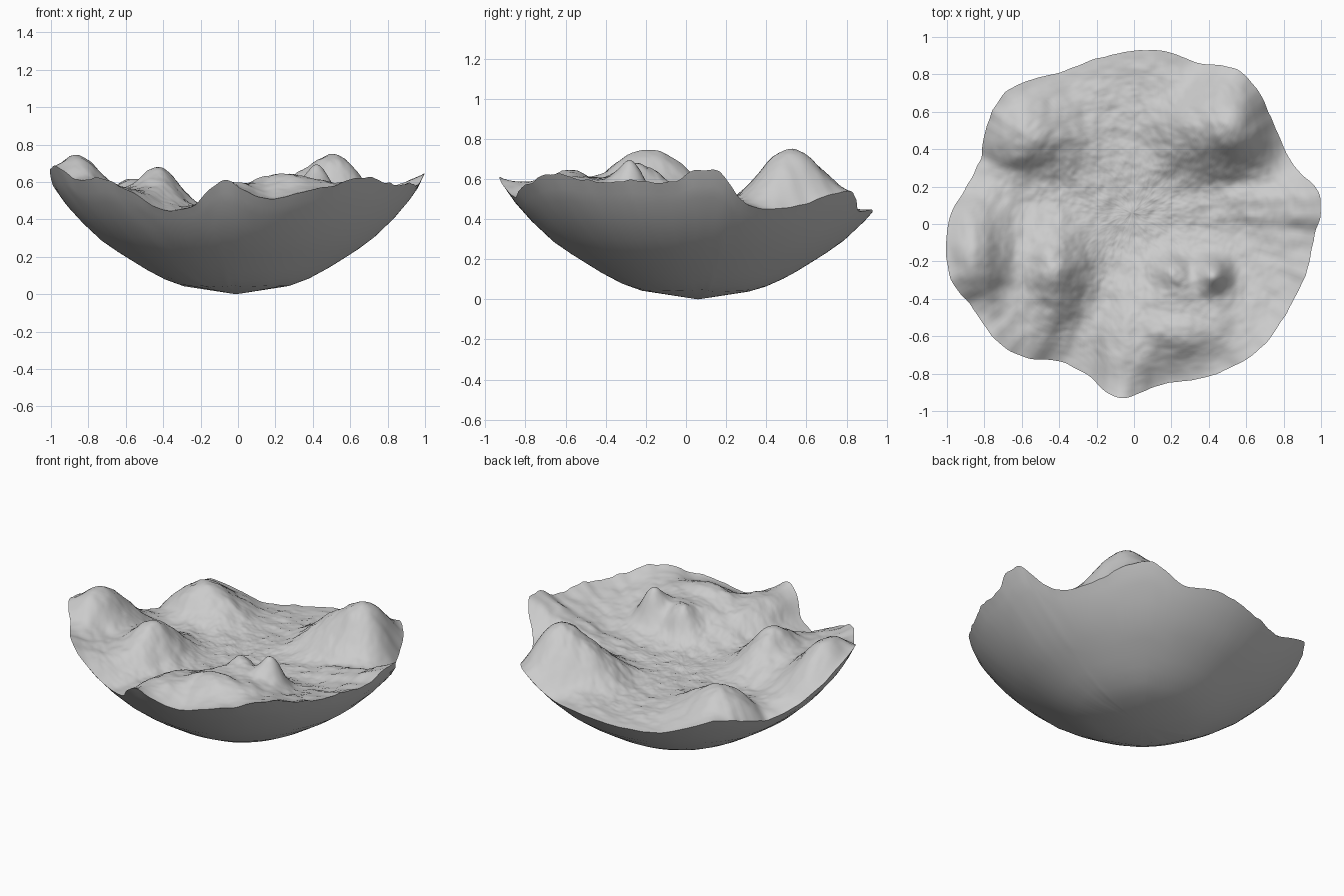
import bpy, math
from mathutils import Vector, noise

if "Cube" in bpy.data.objects:
    bpy.data.objects.remove(bpy.data.objects["Cube"])

SEGS, RINGS = 288, 90
CX, CY = -0.01, 0.06          # axis of the bowl

# rim outline seen from above
OUTLINE = [(1.0, .08), (.96, -.08), (.94, -.2), (.83, -.45), (.7, -.64), (.57, -.74),
           (.41, -.81), (.14, -.86), (-.05, -.93), (-.13, -.91), (-.26, -.80),
           (-.42, -.73), (-.56, -.72), (-.72, -.64), (-.86, -.45), (-.96, -.33),
           (-1.0, -.21), (-.98, .05), (-.90, .19), (-.82, .35), (-.8, .48),
           (-.69, .70), (-.40, .81), (-.21, .88), (.09, .93), (.17, .925), (.35, .86),
           (.54, .83), (.65, .73), (.75, .53), (.82, .37), (.89, .27), (.97, .20)]

# bowl profile: radius, height
BOWL = [(0, 0), (.28, .043), (.38, .079), (.48, .132), (.63, .225), (.72, .287),
        (.83, .39), (.91, .48), (.98, .58), (1.0, .63), (1.04, .70)]

# hills: x, y, target height, width x, width y
HILLS = [(-.43, -.25, .68, .11, .15), (-.58, .47, .62, .17, .13),
         (.30, .50, .57, .12, .13), (.53, .53, .76, .16, .16),
         (-.89, -.19, .78, .12, .18),
         (.25, -.58, .65, .22, .13), (.27, -.40, .61, .18, .14),
         (.42, -.28, .69, .06, .06), (.21, -.27, .64, .06, .06),
         (-.62, -.5, .57, .14, .12), (-.03, -.75, .60, .10, .14)]


def lerp_table(table, v):
    for (a, fa), (b, fb) in zip(table, table[1:]):
        if v <= b:
            break
    return fa + (fb - fa) * (v - a) / (b - a)


def outline_radius():
    """Rim radius about the bowl axis as a smooth function of angle."""
    tau = 2 * math.pi
    pts = sorted((math.atan2(y - CY, x - CX) % tau, math.hypot(x - CX, y - CY))
                 for x, y in OUTLINE)
    pts = ([(a - tau, r) for a, r in pts[-2:]] + pts
           + [(a + tau, r) for a, r in pts[:2]])

    def radius(t):
        i = next(i for i in range(1, len(pts) - 2) if pts[i + 1][0] >= t)
        (a0, r0), (a1, r1), (a2, r2), (a3, r3) = pts[i - 1:i + 3]
        h = a2 - a1
        m1, m2 = (r2 - r0) / (a2 - a0) * h, (r3 - r1) / (a3 - a1) * h
        u = (t - a1) / h
        return ((2*u**3 - 3*u*u + 1) * r1 + (u**3 - 2*u*u + u) * m1
                + (3*u*u - 2*u**3) * r2 + (u**3 - u*u) * m2)
    return radius


RADIUS = outline_radius()
ANGLES = [2 * math.pi * i / SEGS for i in range(SEGS)]
RIM = [RADIUS(a) + .005 * noise.noise(Vector((math.cos(a) * 16, math.sin(a) * 16, 0)))
       for a in ANGLES]


def terrain_height(x, y, s, rim_z):
    base = .44 + (rim_z - .44) * s ** 2.5
    fade = 1 - s ** 12
    z = base
    for hx, hy, top, wx, wy in HILLS:
        w = math.exp(-(((x - hx) / wx) ** 2 + ((y - hy) / wy) ** 2) / 2) * fade
        z += (max(top, z) - z) * w
    rough = noise.fractal(Vector((x * 8, y * 8, 3)), .9, 2.0, 5)
    return z + .013 * rough * fade


def disc(name, levels, height, up):
    """Fan of rings from the axis out to the rim."""
    verts, faces = [], []
    for s in levels:
        for a, r in zip(ANGLES, RIM):
            x, y = CX + r * s * math.cos(a), CY + r * s * math.sin(a)
            verts.append((x, y, height(x, y, s, r)))
    for k in range(len(levels) - 1):
        for i in range(SEGS):
            j = (i + 1) % SEGS
            f = (k*SEGS + i, (k+1)*SEGS + i, (k+1)*SEGS + j, k*SEGS + j)
            faces.append(f if up else f[::-1])
    verts.append((CX, CY, height(CX, CY, 0, RIM[0])))
    for i in range(SEGS):
        f = (len(verts) - 1, i, (i + 1) % SEGS)
        faces.append(f if up else f[::-1])
    me = bpy.data.meshes.new(name)
    me.from_pydata(verts, [], faces)
    me.shade_smooth()
    ob = bpy.data.objects.new(name, me)
    bpy.context.collection.objects.link(ob)
    return ob


# rough hilly upper surface
disc("terrain", [(i + 1) / RINGS for i in range(RINGS)],
     lambda x, y, s, r: terrain_height(x, y, s, lerp_table(BOWL, r)), True)

# smooth bowl underneath, meeting the terrain at the rim
disc("bowl_underside", [.29, .39, .49, .57, .65, .74, .84, .92, .96, 1],
     lambda x, y, s, r: lerp_table(BOWL, r * s), False)
